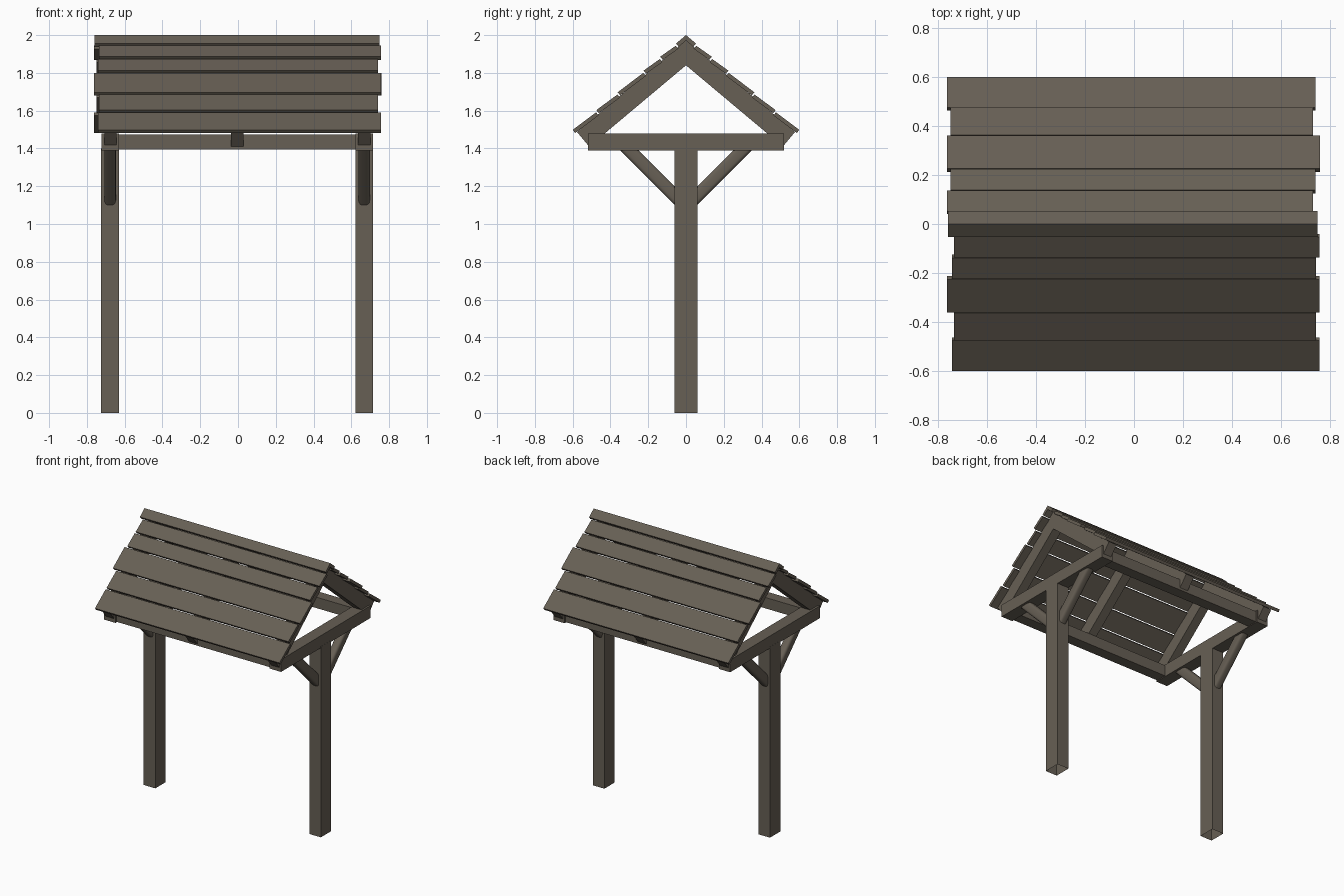
import bpy, bmesh, math
from mathutils import Matrix, Vector

if "Cube" in bpy.data.objects:
    bpy.data.objects.remove(bpy.data.objects["Cube"])

wood = bpy.data.materials.new("weathered_brown_wood")
wood.diffuse_color = (0.135, 0.115, 0.090, 1)
wood.use_nodes = True
wood.node_tree.nodes["Principled BSDF"].inputs["Base Color"].default_value = wood.diffuse_color


def finish(name, bm):
    bmesh.ops.recalc_face_normals(bm, faces=bm.faces)
    me = bpy.data.meshes.new(name)
    bm.to_mesh(me)
    bm.free()
    me.materials.append(wood)
    ob = bpy.data.objects.new(name, me)
    bpy.context.collection.objects.link(ob)
    return ob


def prism(name, profile, x0, x1):
    """Extrude a (y, z) outline from x0 to x1."""
    bm = bmesh.new()
    face = bm.faces.new([bm.verts.new((x0, y, z)) for y, z in profile])
    ext = bmesh.ops.extrude_face_region(bm, geom=[face])
    verts = [v for v in ext["geom"] if isinstance(v, bmesh.types.BMVert)]
    bmesh.ops.translate(bm, verts=verts, vec=(x1 - x0, 0, 0))
    return finish(name, bm)


def box(name, x0, x1, y0, y1, z0, z1, open_bottom=False):
    bm = bmesh.new()
    bmesh.ops.create_cube(bm, size=1)
    for v in bm.verts:
        v.co = (x0 if v.co.x < 0 else x1, y0 if v.co.y < 0 else y1,
                z0 if v.co.z < 0 else z1)
    bm.normal_update()
    if open_bottom:
        low = [f for f in bm.faces if all(v.co.z == z0 for v in f.verts)]
        bmesh.ops.delete(bm, geom=low, context="FACES_ONLY")
    return finish(name, bm)


def brace(name, x, side):
    """Diagonal bar with rounded long edges, from post up to tie beam."""
    a, b = Vector((x, side * 0.03, 1.12)), Vector((x, side * 0.335, 1.425))
    bm = bmesh.new()
    bmesh.ops.create_cube(bm, size=1)
    bmesh.ops.scale(bm, verts=bm.verts, vec=(0.06, 0.07, (b - a).length))
    long_edges = [e for e in bm.edges
                  if abs(e.verts[0].co.z - e.verts[1].co.z) > 0.1]
    bmesh.ops.bevel(bm, geom=long_edges, offset=0.018, segments=3,
                    profile=0.5, affect="EDGES")
    bm.transform(Matrix.Translation((a + b) / 2)
                 @ Matrix.Rotation(-side * math.pi / 4, 4, "X"))
    for f in bm.faces:
        f.smooth = True
    ob = finish(name, bm)
    ob.data.set_sharp_from_angle(angle=math.radians(40))


# End frames: post, tie beam and two braces each
for label, x in (("left", -0.677), ("right", 0.668)):
    box(label + "_post", x - 0.047, x + 0.047, -0.06, 0.06, 0, 1.40, True)
    box(label + "_tie_beam", x - 0.046, x + 0.046, -0.52, 0.52, 1.39, 1.48)
    for where, s in (("front", -1), ("back", 1)):
        brace(f"{label}_{where}_brace", x, s)

# Eave plates joining the tie beams
for where, s in (("front", -1), ("back", 1)):
    ys = sorted((s * 0.43, s * 0.51))
    box(where + "_eave_plate", -0.66, 0.65, *ys, 1.395, 1.475)


def chevron(half):
    """Mirror the +y half outline; first and last points lie on y = 0."""
    return half + [(-y, z) for y, z in reversed(half[1:-1])]


# Rafter pairs
for label, x in (("left", -0.675), ("middle", -0.003), ("right", 0.668)):
    prism(label + "_rafters",
          chevron([(0, 1.971), (0.577, 1.487), (0.513, 1.41), (0, 1.84)]),
          x - 0.033, x + 0.033)

# Ridge cap
prism("ridge_cap",
      chevron([(0, 2.0), (0.053, 1.9555), (0.039, 1.938), (0, 1.971)]),
      -0.76, 0.75)

# Roof boards: each tilted so its lower edge stands proud of the next
SLOPE, T = math.tan(math.radians(39.9)), 0.021
NY, NZ = math.sin(math.radians(39.9)) * T, math.cos(math.radians(39.9)) * T
rows = [0.056, 0.14, 0.228, 0.365, 0.478, 0.603]
ends = {-1: [(-0.735, 0.757), (-0.742, 0.742), (-0.763, 0.757),
             (-0.735, 0.742), (-0.742, 0.757)],
        1: [(-0.763, 0.73), (-0.75, 0.74), (-0.763, 0.76),
            (-0.75, 0.73), (-0.763, 0.74)]}
for where, s in (("front", -1), ("back", 1)):
    for i, (x0, x1) in enumerate(ends[s]):
        y0, y1 = rows[i] - 0.002, rows[i + 1] - 0.003
        z0, z1 = 2 - SLOPE * y0 - 0.011, 2 - SLOPE * y1
        pts = [(y0, z0), (y1, z1), (y1 - NY, z1 - NZ), (y0 - NY, z0 - NZ)]
        prism(f"{where}_roof_board_{i + 1}", [(s * y, z) for y, z in pts], x0, x1)
